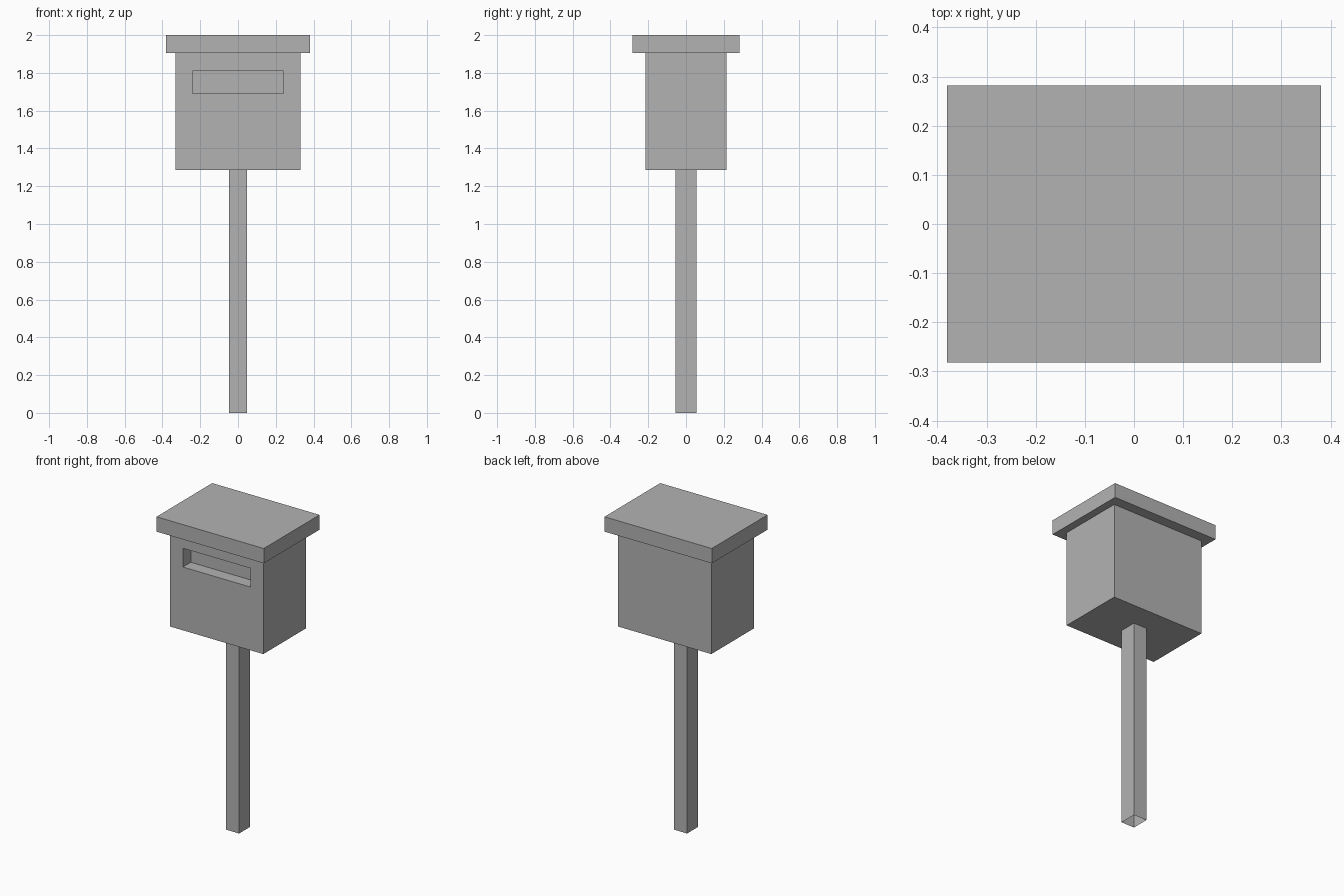
import bpy
import bmesh
from mathutils import Vector

default_cube = bpy.data.objects.get("Cube")
if default_cube:
    bpy.data.objects.remove(default_cube, do_unlink=True)

# One plain grey for every part
grey = bpy.data.materials.new("plain_grey")
grey.use_nodes = True
colour = (0.45, 0.45, 0.45, 1.0)
grey.diffuse_color = colour
grey.node_tree.nodes["Principled BSDF"].inputs["Base Color"].default_value = colour


def box(bm, half_x, half_y, z0, z1):
    """Add a box centred on the vertical axis."""
    verts = bmesh.ops.create_cube(bm, size=2)["verts"]
    for v in verts:
        v.co = Vector((v.co.x * half_x, v.co.y * half_y, z1 if v.co.z > 0 else z0))
    bm.normal_update()


def face_towards(bm, direction):
    return max(bm.faces, key=lambda f: f.normal.dot(Vector(direction)))


def finish(bm, name):
    mesh = bpy.data.meshes.new(name)
    bm.to_mesh(mesh)
    bm.free()
    mesh.materials.append(grey)
    obj = bpy.data.objects.new(name, mesh)
    bpy.context.collection.objects.link(obj)
    return obj


BODY_BOTTOM, BODY_TOP = 1.285, 1.905

# Post: square tube, open at both ends
bm = bmesh.new()
box(bm, 0.047, 0.056, 0, BODY_BOTTOM)
ends = [f for f in bm.faces if abs(f.normal.z) > 0.5]
bmesh.ops.delete(bm, geom=ends, context="FACES_ONLY")
finish(bm, "post")

# Box body with a recessed letter slot in the front
bm = bmesh.new()
box(bm, 0.33, 0.215, BODY_BOTTOM, BODY_TOP)
slot = face_towards(bm, (0, -1, 0))
bmesh.ops.inset_region(bm, faces=[slot], thickness=0.05)
middle = (BODY_BOTTOM + BODY_TOP) / 2
for v in slot.verts:
    v.co.x = 0.24 if v.co.x > 0 else -0.24
    v.co.z = 1.81 if v.co.z > middle else 1.69
bmesh.ops.inset_region(bm, faces=[slot], thickness=0, depth=0)
for v in slot.verts:
    v.co.y += 0.08
bm.normal_update()
finish(bm, "box_body")

# Flat overhanging lid
bm = bmesh.new()
box(bm, 0.38, 0.282, BODY_TOP, 2)
finish(bm, "lid")
